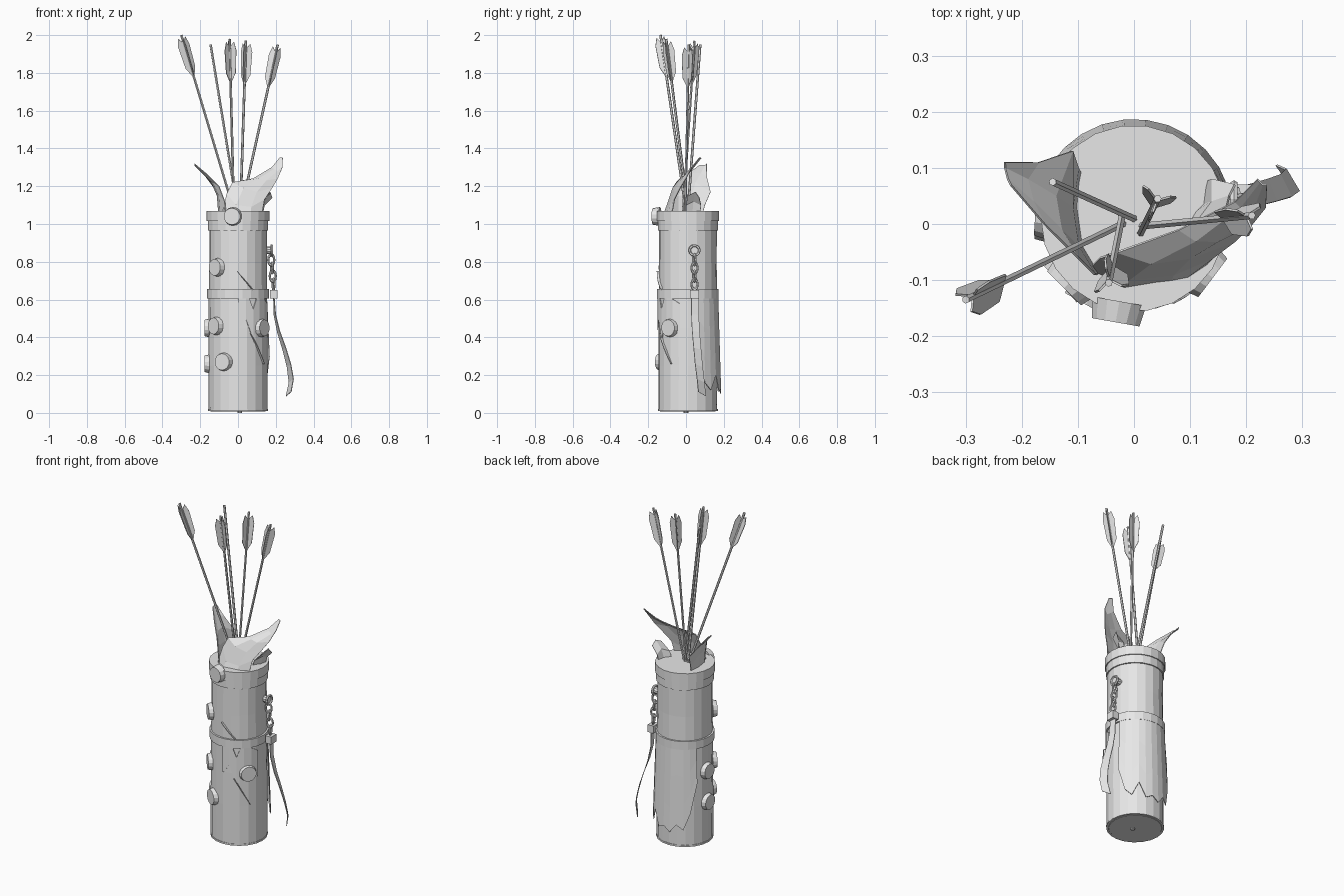
import bpy, bmesh, math, random
from mathutils import Vector, Matrix

random.seed(4)
if "Cube" in bpy.data.objects:
    bpy.data.objects.remove(bpy.data.objects["Cube"], do_unlink=True)

grey = bpy.data.materials.new("plain grey")
grey.use_nodes = True
grey.diffuse_color = (0.8, 0.8, 0.8, 1)
grey.node_tree.nodes["Principled BSDF"].inputs["Base Color"].default_value = (0.8, 0.8, 0.8, 1)

CENTRE = Vector((0, 0.01, 0))


def finish(name, bm, thickness=0):
    bmesh.ops.recalc_face_normals(bm, faces=bm.faces)
    mesh = bpy.data.meshes.new(name)
    bm.to_mesh(mesh)
    bm.free()
    mesh.materials.append(grey)
    obj = bpy.data.objects.new(name, mesh)
    bpy.context.collection.objects.link(obj)
    if thickness:
        mod = obj.modifiers.new("thickness", "SOLIDIFY")
        mod.thickness = thickness
        mod.offset = 0
    return obj


def lathe(name, profile, sides=20, jitter=0):
    """Spin (radius, z) pairs round the quiver axis."""
    bm = bmesh.new()
    rings = []
    for r, z in profile:
        ring = []
        for i in range(sides):
            a = math.tau * i / sides
            rr = r + random.uniform(-jitter, jitter)
            ring.append(bm.verts.new(CENTRE + Vector((rr * math.cos(a), rr * math.sin(a), z))))
        rings.append(ring)
    for low, high in zip(rings, rings[1:]):
        for i in range(sides):
            j = (i + 1) % sides
            bm.faces.new((low[i], low[j], high[j], high[i]))
    bm.faces.new(rings[0])
    bm.faces.new(rings[-1])
    return finish(name, bm)


def grid(name, rows, thickness=0.004):
    """Skin a sheet through rows of points."""
    bm = bmesh.new()
    verts = [[bm.verts.new(p) for p in row] for row in rows]
    for a, b in zip(verts, verts[1:]):
        for i in range(len(a) - 1):
            bm.faces.new((a[i], a[i + 1], b[i + 1], b[i]))
    return finish(name, bm, thickness)


def wall(angle, z, radius):
    a = math.radians(angle)
    return CENTRE + Vector((radius * math.cos(a), radius * math.sin(a), z))


def rod(name, start, end, radius, sides, tip=None):
    bm = bmesh.new()
    axis = Vector(end) - Vector(start)
    place = Matrix.Translation((Vector(start) + Vector(end)) / 2) @ axis.to_track_quat("Z", "Y").to_matrix().to_4x4()
    bmesh.ops.create_cone(bm, cap_ends=True, segments=sides, radius1=radius,
                          radius2=radius if tip is None else tip, depth=axis.length, matrix=place)
    return finish(name, bm)


def link(name, centre, major, minor, stretch, turn):
    bpy.ops.mesh.primitive_torus_add(location=centre, major_radius=major, minor_radius=minor,
                                     major_segments=12, minor_segments=6,
                                     rotation=(math.pi / 2, 0, turn))
    obj = bpy.context.object
    obj.name = name
    obj.scale.y = stretch
    obj.data.materials.append(grey)


# Body, with a shallow recess at the mouth
lathe("quiver_body", [(0.145, 0.008), (0.156, 0.02), (0.157, 0.25), (0.156, 0.45), (0.155, 0.62),
                      (0.153, 0.8), (0.153, 0.98), (0.155, 1.06), (0.146, 1.06), (0.146, 1.0)],
      jitter=0.0015)
lathe("base_plate", [(0.159, 0.01), (0.159, 0.02), (0.14, 0.02)])
rod("base_nail", (0.01, 0, 0), (0.01, 0, 0.02), 0.012, 8)


# Raised bands
def band(name, low, high, radius):
    lathe(name, [(0.15, low), (radius, low), (radius, high), (0.15, high)], 22)


band("rim_band", 1.015, 1.07, 0.166)
band("rim_lower_band", 0.965, 1.015, 0.16)
band("middle_band", 0.605, 0.655, 0.164)

# Round studs: angle round the wall, height
for i, (angle, z) in enumerate([(260, 1.04), (225, 0.77), (222, 0.46), (176, 0.45),
                                (323, 0.45), (241, 0.27), (178, 0.26)]):
    extra = 0.012 if z > 1 else 0
    rod(f"stud_{i}", wall(angle, z, 0.15), wall(angle, z, 0.176 + extra), 0.05, 14, 0.044)

# Torn leather wrap round the back, and front panels
HEM = [0.3, 0.16, 0.12, 0.2, 0.11, 0.13, 0.1, 0.15, 0.12, 0.22, 0.4]
grid("torn_wrap", [[wall(18 + 13 * i, 0.61 + (hem - 0.61) * t, 0.16 + 0.015 * t)
                    for i, hem in enumerate(HEM)] for t in (0, 0.35, 0.7, 1)])
grid("front_patch", [[wall(a, z + 0.06 * math.sin(a), 0.16) for a in range(270, 346, 15)]
                     for z in (0.61, 0.45)])
grid("upper_tear", [[wall(268 + 8 * i, 0.75 - 0.025 * i, r) for i in range(5)] for r in (0.15, 0.165)])
grid("side_tear", [[wall(295 + 8 * i, 0.42 - 0.04 * i, r) for i in range(5)] for r in (0.15, 0.168)])

# Cloth scraps spilling from the mouth
grid("right_cloth", [
    [(-0.09, -0.09, 1.02), (-0.03, -0.13, 1.02), (0.06, -0.12, 1.02), (0.12, -0.08, 1.02)],
    [(-0.06, -0.06, 1.16), (-0.01, -0.1, 1.1), (0.07, -0.09, 1.09), (0.14, -0.06, 1.13)],
    [(-0.03, -0.05, 1.22), (0.03, -0.07, 1.19), (0.1, -0.06, 1.17), (0.18, -0.03, 1.19)],
    [(0.08, -0.01, 1.24), (0.11, -0.03, 1.24), (0.15, -0.03, 1.23), (0.21, 0.0, 1.24)],
    [(0.18, 0.04, 1.3), (0.19, 0.03, 1.29), (0.21, 0.02, 1.28), (0.235, 0.03, 1.3)],
    [(0.22, 0.08, 1.35), (0.225, 0.075, 1.35), (0.23, 0.07, 1.35), (0.237, 0.07, 1.35)]])
grid("left_cloth", [
    [(-0.06, -0.09, 1.02), (-0.09, -0.04, 1.02), (-0.1, 0.03, 1.02), (-0.09, 0.08, 1.02)],
    [(-0.07, -0.09, 1.12), (-0.1, -0.04, 1.15), (-0.11, 0.03, 1.15), (-0.1, 0.1, 1.1)],
    [(-0.1, -0.06, 1.2), (-0.13, -0.01, 1.22), (-0.14, 0.05, 1.22), (-0.11, 0.13, 1.17)],
    [(-0.16, 0.0, 1.26), (-0.18, 0.04, 1.27), (-0.19, 0.08, 1.27), (-0.17, 0.11, 1.25)],
    [(-0.22, 0.07, 1.31), (-0.225, 0.08, 1.31), (-0.23, 0.1, 1.31), (-0.23, 0.11, 1.32)]])
grid("small_cloth", [
    [(0.08, 0.0, 1.01), (0.11, 0.03, 1.01), (0.12, 0.07, 1.01)],
    [(0.11, 0.0, 1.1), (0.14, 0.04, 1.12), (0.14, 0.08, 1.1)],
    [(0.16, 0.01, 1.15), (0.17, 0.05, 1.17), (0.18, 0.07, 1.14)]])

# Arrows: foot, nock end, fletched or not
ARROWS = [((0, 0.01, 1.0), (-0.3, -0.135, 2.0), True), ((0.01, 0.005, 1.0), (-0.145, 0.075, 1.95), False),
          ((-0.02, 0.02, 1.0), (-0.045, -0.105, 1.98), True), ((0.01, -0.02, 1.0), (0.042, 0.045, 1.97), True),
          ((0.0, -0.005, 1.0), (0.21, 0.015, 1.95), True)]
for n, (foot, nock, fletched) in enumerate(ARROWS):
    foot, nock = Vector(foot), Vector(nock)
    rod(f"arrow_shaft_{n}", foot, nock, 0.007, 6)
    if not fletched:
        continue
    along = (nock - foot).normalized()
    side = along.orthogonal().normalized()
    bm = bmesh.new()
    for k in range(3):
        out = Matrix.Rotation(math.tau * k / 3 + 0.5 * n, 3, along) @ side
        outline = [(0.24, 0), (0.18, 0.03), (0.06, 0.036), (0.015, 0.024), (0.045, 0)]
        bm.faces.new([bm.verts.new(nock - along * d + out * w) for d, w in outline])
    finish(f"arrow_feathers_{n}", bm, 0.004)

# Hanging ring, chain and clasp on the left side
rod("chain_stud", (0.14, 0.045, 0.86), (0.178, 0.045, 0.86), 0.02, 10)
link("chain_ring", (0.178, 0.045, 0.86), 0.026, 0.007, 1, math.pi / 2)
for i in range(4):
    link(f"chain_link_{i}", (0.176 + 0.004 * i, 0.045, 0.81 - 0.043 * i), 0.017, 0.006, 1.6,
         0.3 + (i % 2) * math.pi / 2)
bpy.ops.mesh.primitive_cube_add(size=1, location=(0.19, 0.045, 0.628))
clasp = bpy.context.object
clasp.name = "strap_clasp"
clasp.scale = (0.04, 0.05, 0.045)
clasp.data.materials.append(grey)

# Dangling strap, widening and twisting downward
PATH = [(0.19, 0.048, 0.61), (0.195, 0.048, 0.52), (0.215, 0.052, 0.43), (0.245, 0.06, 0.34),
        (0.27, 0.068, 0.25), (0.282, 0.078, 0.17), (0.268, 0.085, 0.1)]
rows = []
for i, p in enumerate(PATH):
    half = Vector((0.002 + 0.002 * i, -0.02, 0.012 * (i / 6)))
    rows.append([Vector(p) - half, Vector(p) + half])
grid("hanging_strap", rows)
